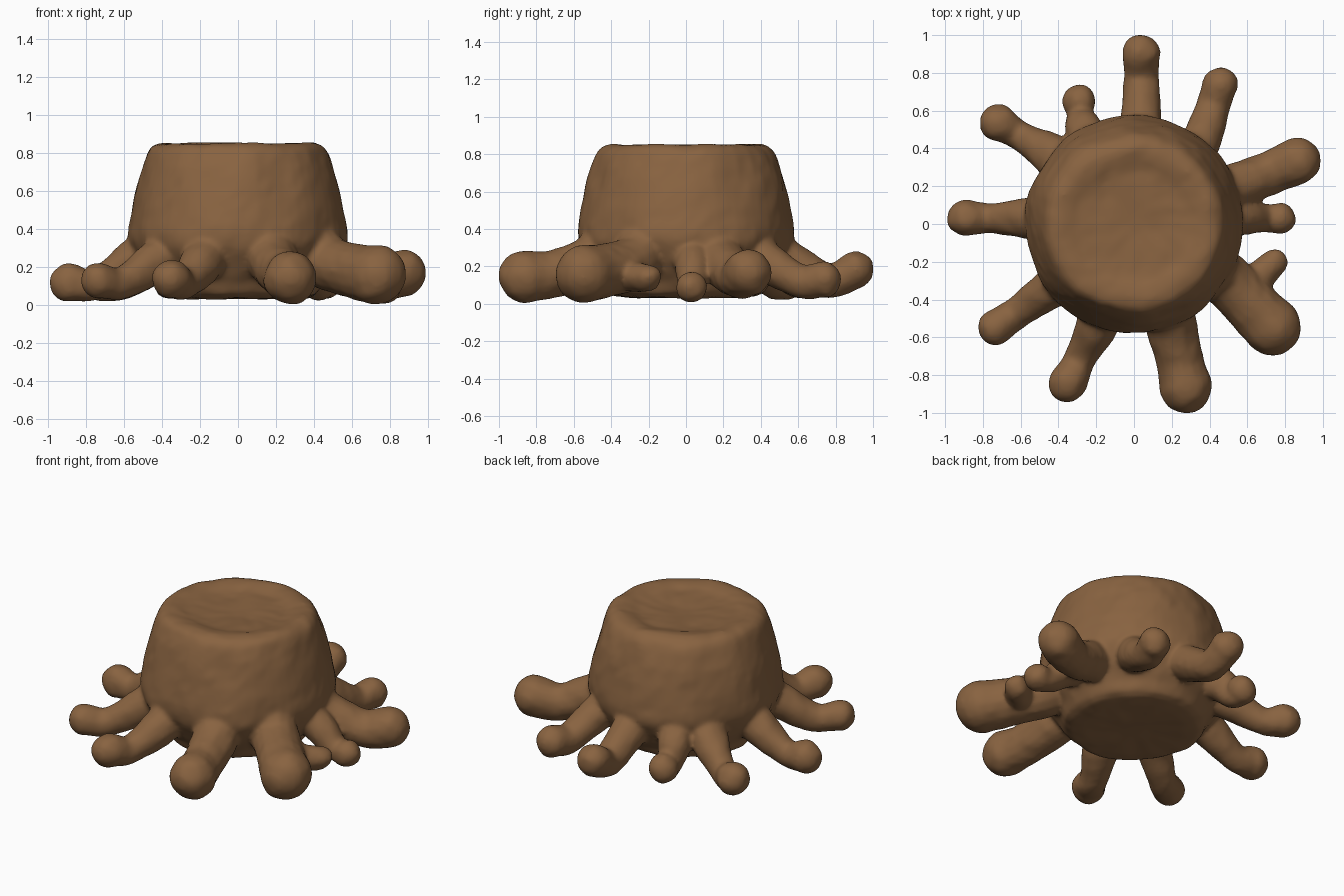
import bpy, bmesh, math
from mathutils import Vector, noise

if "Cube" in bpy.data.objects:
    bpy.data.objects.remove(bpy.data.objects["Cube"])

bark = bpy.data.materials.new("bark brown")
bark.diffuse_color = (0.25, 0.125, 0.052, 1)
bark.use_nodes = True
bark.node_tree.nodes["Principled BSDF"].inputs["Base Color"].default_value = bark.diffuse_color

bm = bmesh.new()


def skin_rings(rings):
    """Bridge a list of vertex rings and cap both ends."""
    n = len(rings[0])
    for a, b in zip(rings, rings[1:]):
        for i in range(n):
            bm.faces.new((a[i], a[(i + 1) % n], b[(i + 1) % n], b[i]))
    bm.faces.new(rings[0][::-1])
    bm.faces.new(rings[-1])


def smooth_path(pts, steps=6):
    """Catmull-Rom through (x, y, z, radius) points."""
    P = [2 * pts[0] - pts[1]] + pts + [2 * pts[-1] - pts[-2]]
    out = []
    for i in range(1, len(P) - 2):
        a, b, c, d = P[i - 1:i + 3]
        for s in range(steps):
            t = s / steps
            out.append(0.5 * (2 * b + (c - a) * t + (2 * a - 5 * b + 4 * c - d) * t * t
                              + (3 * b - a - 3 * c + d) * t ** 3))
    return out + [P[-2]]


def trunk(profile, n=64):
    rings = []
    for r, z in smooth_path([Vector(p) for p in profile], 3):
        ring = []
        for i in range(n):
            a = 2 * math.pi * i / n
            d = Vector((math.cos(a), math.sin(a), z))
            k = 1 + 0.025 * noise.noise(d * 2.2)
            ring.append(bm.verts.new((d.x * r * k, d.y * r * k, z)))
        rings.append(ring)
    skin_rings(rings)


def tube(pts, n=16):
    """Round tapering tube with a knob on its last point."""
    path = smooth_path(pts)
    rings = []
    for i, p in enumerate(path):
        t = (path[min(i + 1, len(path) - 1)] - path[max(i - 1, 0)]).xyz.normalized()
        u = t.cross(Vector((0, 0, 1))).normalized()
        v = u.cross(t)
        rings.append([bm.verts.new(p.xyz + p.w * (u * math.cos(2 * math.pi * k / n)
                     - v * math.sin(2 * math.pi * k / n))) for k in range(n)])
    skin_rings(rings)
    e = path[-1]
    s = bmesh.ops.create_uvsphere(bm, u_segments=20, v_segments=14, radius=e.w)
    bmesh.ops.translate(bm, verts=s["verts"], vec=e.xyz)


def root(angle, x, y, neck, tip, lift=0.0):
    """Root leaving the trunk at an angle, sagging to the ground, ending in a knob."""
    c, s = math.cos(math.radians(angle)), math.sin(math.radians(angle))
    tip += 0.004
    base = 0.05 + 0.6 * tip
    high = min(0.06 + 2.6 * tip, 0.30)
    start = Vector((0.44 * c, 0.44 * s, high, base * 1.1))
    knee = Vector((0.57 * c, 0.57 * s, high * 0.72, base))
    end = Vector((x, y, tip + 0.004 + lift, tip))
    mid = knee.lerp(end, 0.58)
    mid.z, mid.w = neck + 0.03, neck
    tube([start, knee, mid, end])


# Trunk: undercut base, bulging sides, slightly dished cut top
trunk([(0.1, 0.035), (0.38, 0.04), (0.45, 0.12), (0.535, 0.24), (0.575, 0.34), (0.565, 0.46),
       (0.535, 0.62), (0.49, 0.77), (0.455, 0.83), (0.40, 0.852), (0.34, 0.846),
       (0.27, 0.828), (0.05, 0.818)])

# Roots: leaving angle, tip x, tip y, neck radius, tip radius
root(86, 0.04, 0.905, 0.095, 0.095, lift=0.08)
root(51, 0.455, 0.735, 0.09, 0.092, lift=0.03)
root(20, 0.865, 0.335, 0.115, 0.12, lift=0.04)
root(4, 0.775, 0.03, 0.075, 0.08)
root(-31, 0.73, -0.545, 0.145, 0.152)
root(-70, 0.275, -0.86, 0.125, 0.137)
root(-110, -0.35, -0.84, 0.085, 0.1, lift=0.03)
root(-142, -0.735, -0.55, 0.085, 0.09, lift=0.03)
root(177, -0.89, 0.03, 0.08, 0.096, lift=0.015)
root(140, -0.72, 0.535, 0.08, 0.096, lift=0.02)
root(118, -0.29, 0.65, 0.068, 0.085, lift=0.03)

# Side branch on the thick front right root
tube([Vector((0.55, -0.38, 0.2, 0.11)), Vector((0.66, -0.28, 0.15, 0.085)),
      Vector((0.74, -0.205, 0.14, 0.073))])

bmesh.ops.recalc_face_normals(bm, faces=bm.faces)

# Gentle hand-modelled lumps over everything
for v in bm.verts:
    v.co += 0.008 * noise.noise_vector(v.co * 7) + 0.006 * noise.noise_vector(v.co * 16)
    v.co.z = max(v.co.z, 0.0)

me = bpy.data.meshes.new("tree_stump")
bm.to_mesh(me)
bm.free()
me.materials.append(bark)
stump = bpy.data.objects.new("tree_stump", me)
bpy.context.collection.objects.link(stump)

# Fuse trunk and roots into one skin and soften the joins
rm = stump.modifiers.new("fuse", 'REMESH')
rm.mode = 'VOXEL'
rm.voxel_size = 0.014
rm.use_smooth_shade = True
sm = stump.modifiers.new("soften", 'SMOOTH')
sm.factor = 0.5
sm.iterations = 6
